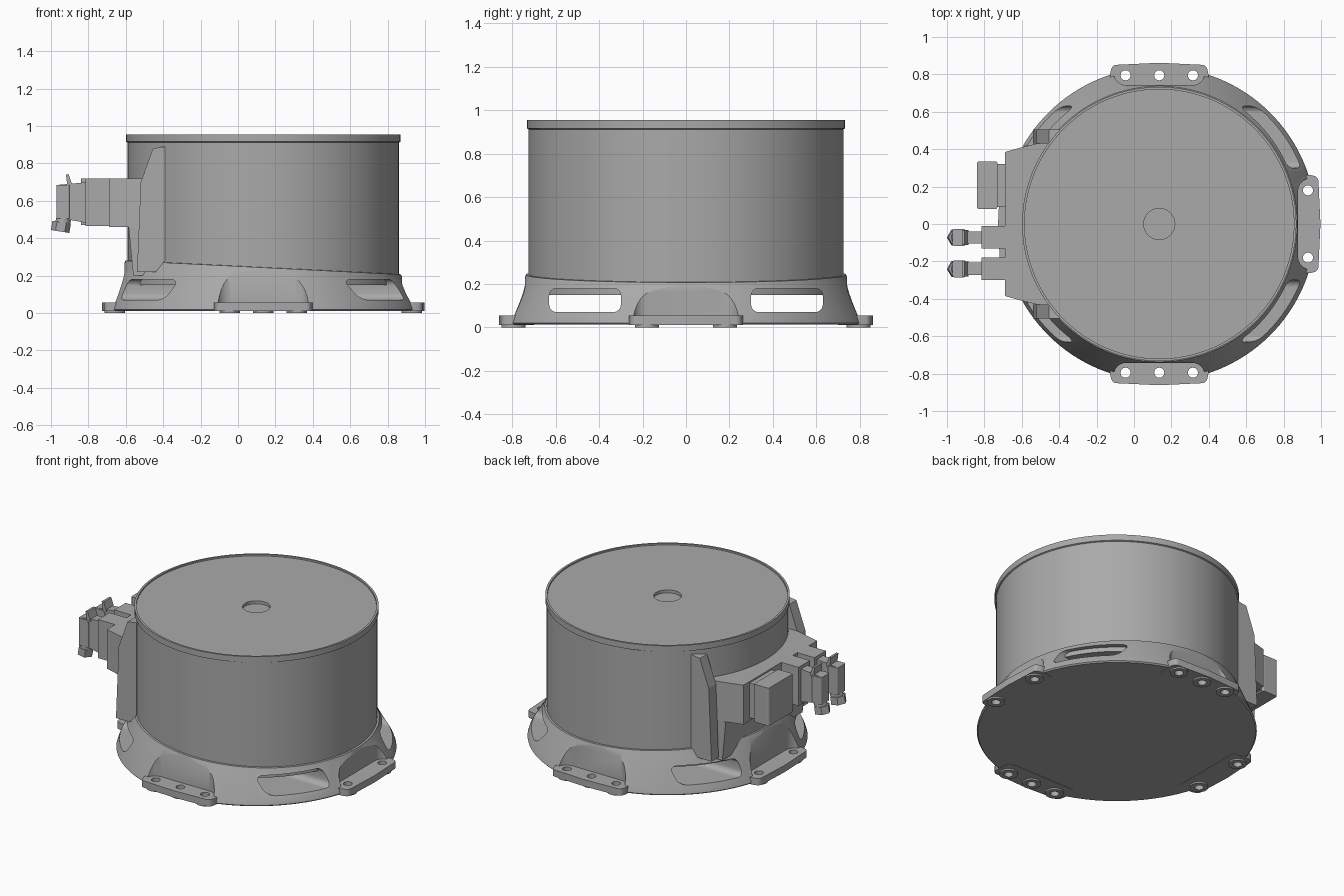
import bpy, bmesh, math
from mathutils import Matrix, Vector

if "Cube" in bpy.data.objects:
    bpy.data.objects.remove(bpy.data.objects["Cube"])

CX = 0.135          # drum axis
SEG = 128

grey = bpy.data.materials.new("cast_grey")
grey.use_nodes = True
grey.diffuse_color = (0.4, 0.4, 0.4, 1)
grey.node_tree.nodes["Principled BSDF"].inputs["Base Color"].default_value = (0.4, 0.4, 0.4, 1)


def finish(name, bm):
    bmesh.ops.recalc_face_normals(bm, faces=bm.faces)
    me = bpy.data.meshes.new(name)
    bm.to_mesh(me)
    bm.free()
    me.materials.append(grey)
    ob = bpy.data.objects.new(name, me)
    bpy.context.collection.objects.link(ob)
    return ob


def prism(name, pts, w0, w1, axis="z", bevel=0.0):
    """Extrude a 2D outline along an axis, rounding the extruded edges."""
    place = {"z": lambda u, v, w: (u, v, w), "y": lambda u, v, w: (u, w, v),
             "x": lambda u, v, w: (w, u, v)}[axis]
    bm = bmesh.new()
    a = [bm.verts.new(place(u, v, w0)) for u, v in pts]
    b = [bm.verts.new(place(u, v, w1)) for u, v in pts]
    bm.faces.new(a)
    bm.faces.new(b)
    for i in range(len(pts)):
        j = (i + 1) % len(pts)
        bm.faces.new((a[i], a[j], b[j], b[i]))
    if bevel:
        edges = [bm.edges.get((p, q)) for p, q in zip(a, b)]
        bmesh.ops.bevel(bm, geom=edges, offset=bevel, segments=6, profile=0.5, affect="EDGES")
    return finish(name, bm)


def rect(u0, u1, v0, v1):
    return [(u0, v0), (u1, v0), (u1, v1), (u0, v1)]


def box(name, x, y, z, bevel=0.0):
    return prism(name, rect(*x, *y), *z, "z", bevel)


def cylinder(name, r, start, end, sides=24):
    start, end = Vector(start), Vector(end)
    d = end - start
    bm = bmesh.new()
    bmesh.ops.create_cone(bm, cap_ends=True, segments=sides, radius1=r, radius2=r, depth=d.length)
    rot = d.to_track_quat("Z", "Y").to_matrix().to_4x4()
    bmesh.ops.transform(bm, matrix=Matrix.Translation((start + end) / 2) @ rot, verts=bm.verts)
    return finish(name, bm)


def loft(name, rings, centre=CX):
    """Stack of circles (radius, height, tilt) closed at both ends."""
    bm = bmesh.new()
    loops = []
    for r, z, tilt in rings:
        ring = []
        for i in range(SEG):
            a = math.tau * i / SEG
            x = r * math.cos(a)
            ring.append(bm.verts.new((centre + x, r * math.sin(a), z - tilt * x)))
        loops.append(ring)
    for lo, hi in zip(loops, loops[1:]):
        for i in range(SEG):
            j = (i + 1) % SEG
            bm.faces.new((lo[i], lo[j], hi[j], hi[i]))
    bm.faces.new(loops[0])
    bm.faces.new(loops[-1])
    return finish(name, bm)


def cut(ob, cutters):
    for c in cutters:
        m = ob.modifiers.new("cut", "BOOLEAN")
        m.operation, m.solver, m.object = "DIFFERENCE", "EXACT", c
    dg = bpy.context.evaluated_depsgraph_get()
    me = bpy.data.meshes.new_from_object(ob.evaluated_get(dg))
    ob.modifiers.clear()
    ob.data = me


def smooth(ob, angle=30):
    bpy.ops.object.select_all(action="DESELECT")
    ob.select_set(True)
    bpy.context.view_layer.objects.active = ob
    bpy.ops.object.shade_smooth_by_angle(angle=math.radians(angle))


# Drum with raised lip, shallow lid and centre recess
drum = loft("drum", [(0.725, 0.15, 0), (0.725, 0.912, 0), (0.733, 0.916, 0), (0.733, 0.955, 0),
                     (0.72, 0.955, 0), (0.72, 0.945, 0), (0.083, 0.945, 0), (0.083, 0.925, 0)])
smooth(drum)

# Flared base with a slanted top edge
base = loft("base", [(0.832, 0.012, 0), (0.84, 0.02, 0), (0.832, 0.045, 0),
                     (0.745, 0.225, 0.05), (0.737, 0.243, 0.05), (0.72, 0.245, 0.05)])
cutters = [prism("slot_cutter", rect(s * 0.30, s * 0.63, 0.07, 0.18), -1.2, 1.2, "x", 0.035)
           for s in (-1, 1)]

# Four mounting lugs, each in a rounded pocket of the base
lugs = []
for k, side in enumerate(("left", "back", "right", "front")):
    turn = Matrix.Translation((CX, 0, 0)) @ Matrix.Rotation(k * math.pi / 2, 4, "Z")
    spots = (-0.18, 0, 0.18) if k % 2 else (-0.18, 0.18)
    pocket = box("pocket_cutter", (0.742, 1.0), (-0.245, 0.245), (0.04, 0.6), 0.07)
    lug = prism(side + "_lug", [(0.70, -0.25), (0.80, -0.265), (0.85, -0.25), (0.862, 0),
                                (0.85, 0.25), (0.80, 0.265), (0.70, 0.25)], 0.01, 0.055, "z", 0.02)
    bosses = [cylinder(side + "_lug_foot", 0.055, (0.795, t, 0), (0.795, t, 0.03), 32) for t in spots]
    holes = [cylinder("hole_cutter", 0.027, (0.795, t, -0.1), (0.795, t, 0.1)) for t in spots]
    for ob in [pocket, lug] + bosses + holes:
        ob.data.transform(turn)
    cut(lug, holes)
    for boss, hole in zip(bosses, holes):
        cut(boss, [hole])
    for ob in [lug] + bosses:
        smooth(ob)
    cutters += [pocket] + holes
cut(base, cutters)
smooth(base)
for c in cutters:
    bpy.data.objects.remove(c)

# Terminal housing against the drum
prism("terminal_housing", [(-0.69, -0.385), (-0.69, 0.385), (-0.60, 0.41), (-0.42, 0.455),
                           (-0.30, 0.455), (-0.30, -0.455), (-0.42, -0.455), (-0.60, -0.41)], 0.46, 0.72)
prism("housing_skirt", [(-0.585, 0.46), (-0.56, 0.2), (-0.45, 0.2), (-0.45, 0.46)], -0.42, 0.42, "y")
for s, side in ((1, "back"), (-1, "front")):
    prism(side + "_bracket_wing", [(-0.54, 0.22), (-0.52, 0.70), (-0.455, 0.88), (-0.39, 0.89),
                                   (-0.39, 0.28), (-0.44, 0.22)], s * 0.43, s * 0.505, "y")

# Socket cover
box("socket_neck", (-0.74, -0.68), (0.09, 0.32), (0.48, 0.71))
box("socket_cover", (-0.84, -0.73), (0.08, 0.335), (0.47, 0.72), 0.012)

# Two cable plugs
for i, y in enumerate((-0.072, -0.24), 1):
    n = f"plug_{i}_"
    box(n + "flange", (-0.815, -0.68), (y - 0.06, y + 0.06), (0.465, 0.72))
    prism(n + "body", [(-0.965, 0.51), (-0.965, 0.685), (-0.80, 0.70), (-0.80, 0.48)],
          y - 0.033, y + 0.033, "y")
    box(n + "shell", (-0.97, -0.90), (y - 0.045, y + 0.045), (0.505, 0.685), 0.01)
    prism(n + "latch", [(-0.92, 0.74), (-0.905, 0.74), (-0.885, 0.68), (-0.91, 0.66)],
          y - 0.04, y + 0.04, "y")
    cylinder(n + "gland", 0.04, (-0.925, y, 0.53), (-0.948, y, 0.44))
    cylinder(n + "gland_nut", 0.05, (-0.943, y, 0.485), (-0.951, y, 0.436), 6)
